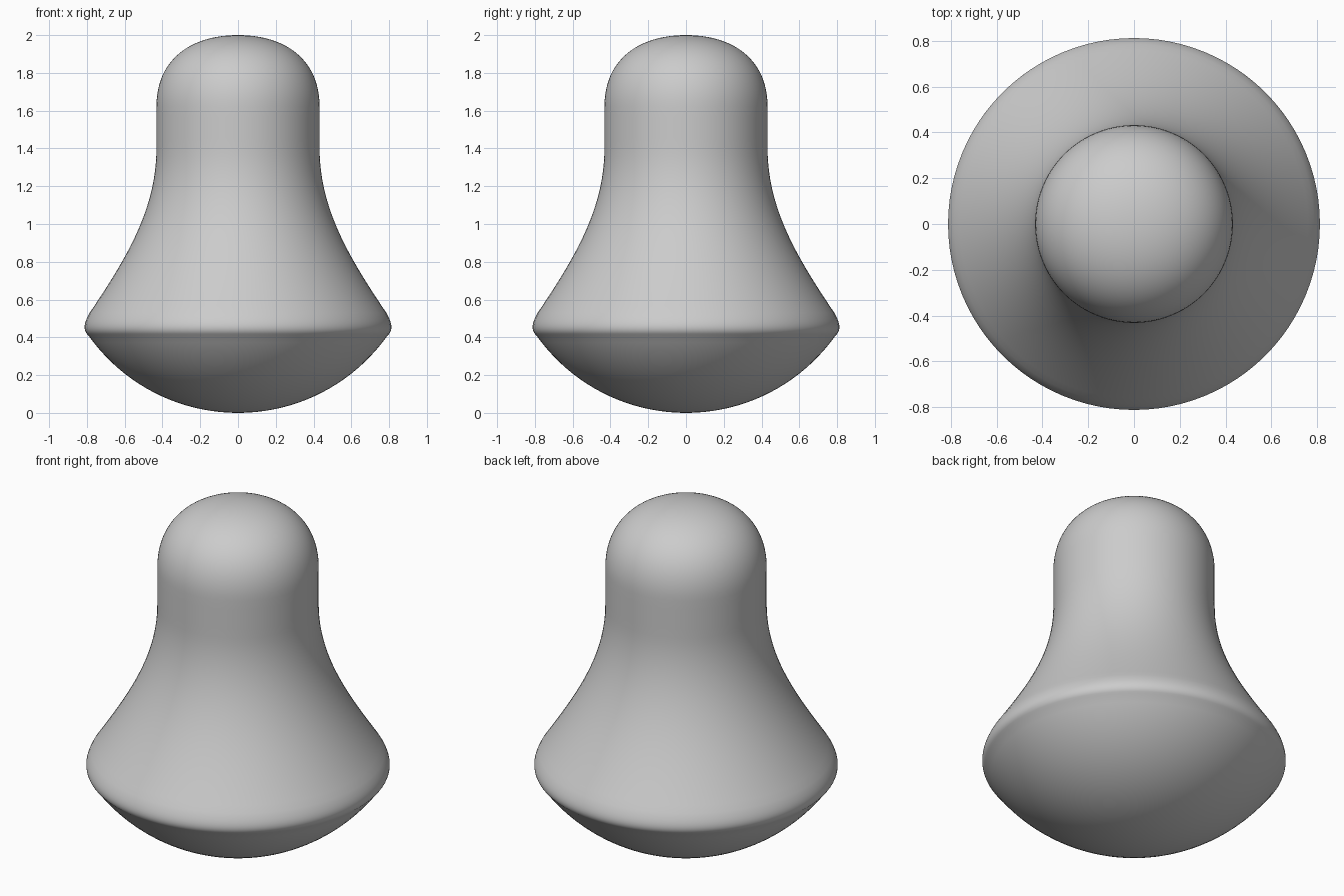
import bpy, bmesh, math
from mathutils import Vector
from mathutils.geometry import interpolate_bezier

default = bpy.data.objects.get("Cube")
if default:
    bpy.data.objects.remove(default, do_unlink=True)

# Single plain grey finish
grey = bpy.data.materials.new("light_grey")
grey.use_nodes = True
colour = (0.6, 0.6, 0.6, 1)
grey.diffuse_color = colour
grey.node_tree.nodes["Principled BSDF"].inputs["Base Color"].default_value = colour

# Half profile as (radius, height) curves, joined end to end
BASE_RADIUS, RIM_Z = 0.97, 0.41
rim_angle = math.acos(1 - RIM_Z / BASE_RADIUS)
profile = [(BASE_RADIUS * math.sin(rim_angle * i / 20),
            BASE_RADIUS * (1 - math.cos(rim_angle * i / 20))) for i in range(21)]
rim_start = profile[-1]


def add_curve(a, b, c, d, count):
    points = interpolate_bezier(*[Vector((*p, 0)) for p in (a, b, c, d)], count + 1)
    profile.extend((p.x, p.y) for p in points[1:])


add_curve(rim_start, (0.823, 0.437), (0.817, 0.475), (0.785, 0.53), 10)   # rounded rim
add_curve((0.785, 0.53), (0.59, 0.82), (0.432, 1.08), (0.432, 1.4), 24)   # flared skirt
add_curve((0.432, 1.4), (0.432, 1.47), (0.432, 1.55), (0.432, 1.62), 4)   # neck
add_curve((0.432, 1.62), (0.432, 1.88), (0.24, 2.0), (0, 2.0), 24)        # domed crown

# Spin the profile into a closed body
bm = bmesh.new()
verts = [bm.verts.new((max(r, 0), 0, z)) for r, z in profile]
edges = [bm.edges.new(pair) for pair in zip(verts, verts[1:])]
bmesh.ops.spin(bm, geom=verts + edges, cent=(0, 0, 0), axis=(0, 0, 1),
               angle=2 * math.pi, steps=96, use_merge=True)
bmesh.ops.remove_doubles(bm, verts=bm.verts, dist=0.0001)
bmesh.ops.recalc_face_normals(bm, faces=bm.faces)
mesh = bpy.data.meshes.new("bell_body")
bm.to_mesh(mesh)
bm.free()
mesh.materials.append(grey)
mesh.shade_smooth()
body = bpy.data.objects.new("bell_body", mesh)
bpy.context.collection.objects.link(body)
